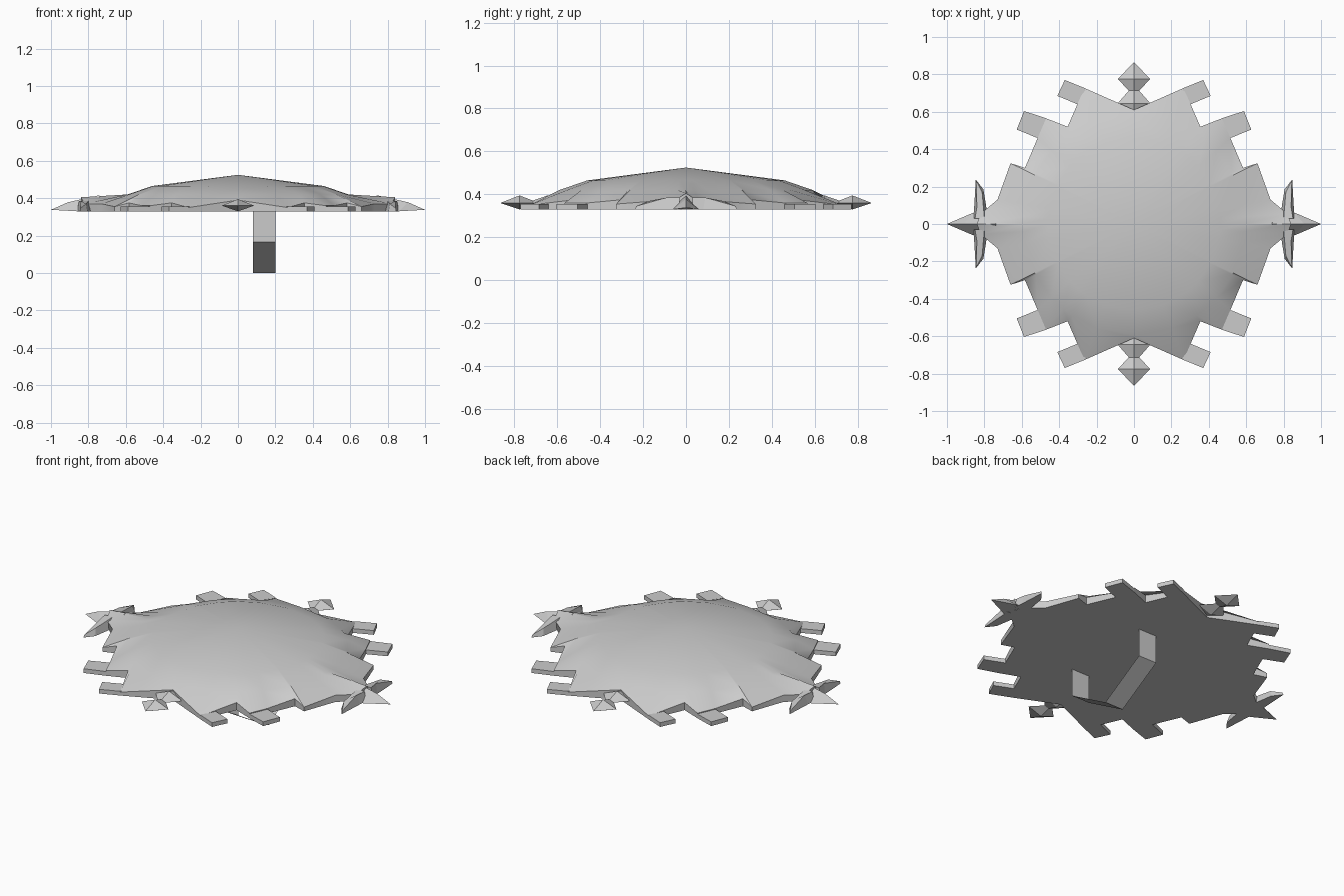
import bpy, bmesh, math
from mathutils import Vector

old = bpy.data.objects.get("Cube")
if old:
    bpy.data.objects.remove(old, do_unlink=True)

grey = bpy.data.materials.new("light_grey")
grey.use_nodes = True
COLOUR = (0.6, 0.6, 0.6, 1)
grey.diffuse_color = COLOUR
grey.node_tree.nodes["Principled BSDF"].inputs["Base Color"].default_value = COLOUR

BASE = 0.33


def build(name, verts, faces, closed=True, smooth=None):
    bm = bmesh.new()
    vs = [bm.verts.new(v) for v in verts]
    for f in faces:
        bm.faces.new([vs[i] for i in f])
    if closed:
        bmesh.ops.recalc_face_normals(bm, faces=bm.faces)
    mesh = bpy.data.meshes.new(name)
    bm.to_mesh(mesh)
    bm.free()
    mesh.materials.append(grey)
    obj = bpy.data.objects.new(name, mesh)
    bpy.context.collection.objects.link(obj)
    if smooth:
        bpy.ops.object.select_all(action='DESELECT')
        obj.select_set(True)
        bpy.context.view_layer.objects.active = obj
        bpy.ops.object.shade_smooth_by_angle(angle=math.radians(smooth))
    return obj


def stack(name, rings, apex=None, smooth=None):
    """Join equal rings bottom to top, capping the ends."""
    n = len(rings[0])
    verts = [v for r in rings for v in r]
    faces = [list(range(n))]
    for k in range(len(rings) - 1):
        for i in range(n):
            j = (i + 1) % n
            faces.append([k * n + i, k * n + j, (k + 1) * n + j, (k + 1) * n + i])
    top = (len(rings) - 1) * n
    if apex:
        verts.append(apex)
        faces += [[top + i, top + (i + 1) % n, len(verts) - 1] for i in range(n)]
    else:
        faces.append([top + i for i in range(n)])
    return build(name, verts, faces, smooth=smooth)


# Jagged domed body: quarter rim (x, y, rim height) mirrored all round
quarter = [(0, .61, .39), (.265, .727, .35), (.355, .52, .375), (.47, .565, .36),
           (.515, .46, .36), (.583, .30, .375), (.66, .325, .355), (.73, .13, .37),
           (.82, .055, .37), (.84, 0, .405)]
half = quarter + [(x, -y, z) for x, y, z in quarter[-2::-1]]
rim = half + [(-x, y, z) for x, y, z in half[-2:0:-1]]


def dome_ring(radius, z):
    return [(*(Vector(p[:2]).normalized() * radius), z) for p in rim]


stack("domed_body",
      [[(x, y, BASE) for x, y, z in rim], rim, dome_ring(.59, .42),
       dome_ring(.46, .465)], apex=(0, 0, .525), smooth=40)

# Square teeth round the rim
teeth = {
    "inner_tooth": [(.25, .70), (.265, .727), (.37, .77), (.41, .685), (.29, .635)],
    "outer_tooth": [(.44, .55), (.47, .565), (.588, .604), (.627, .505), (.48, .445)],
}
for name, pts in teeth.items():
    for sx, side in ((1, "left"), (-1, "right")):
        for sy, end in ((1, "back"), (-1, "front")):
            stack(f"{name}_{end}_{side}",
                  [[(sx * x, sy * y, z) for x, y in pts] for z in (BASE, .355)])


def octahedron(name, y, w, d):
    verts = [(w, y, .36), (0, y + d, .36), (-w, y, .36), (0, y - d, .36),
             (0, y, .395), (0, y, BASE)]
    build(name, verts, [(i, (i + 1) % 4, t) for i in range(4) for t in (4, 5)])


# Paired diamonds at the front and back
for s, end in ((1, "back"), (-1, "front")):
    octahedron(f"diamond_tip_{end}", s * .775, .087, .09)
    octahedron(f"diamond_root_{end}", s * .645, .087, .1)

# Three-pronged points on the left and right
for s, side in ((1, "left"), (-1, "right")):
    spike = [(.72, -.07, BASE), (.72, .07, BASE), (.86, .06, BASE), (.86, -.06, BASE),
             (.74, 0, .416), (.91, 0, .378), (1, 0, .338)]
    faces = [(0, 1, 4), (1, 2, 5, 4), (3, 0, 4, 5), (2, 6, 5), (6, 3, 5),
             (0, 3, 6, 2, 1)]
    build(f"centre_spike_{side}", [(s * x, y, z) for x, y, z in spike], faces)
    for t, end in ((1, "back"), (-1, "front")):
        low = [(.78, .03), (.805, .185), (.846, .238), (.855, .08), (.86, .03)]
        ridge = [(.80, .03, .385), (.812, .17, .37), (.844, .232, .345),
                 (.84, .09, .385), (.85, .03, .385)]
        stack(f"side_prong_{end}_{side}",
              [[(s * x, t * y, BASE) for x, y in low],
               [(s * x, t * y, z) for x, y, z in ridge]])

# Thin strap handle underneath
profile = [(-.28, BASE), (-.28, .165), (0, 0), (.28, .165), (.28, BASE)]
verts = [(x, y, z) for y, z in profile for x in (.08, .2)]
build("strap_handle", verts,
      [(2 * i, 2 * i + 2, 2 * i + 3, 2 * i + 1) for i in range(4)], closed=False)
